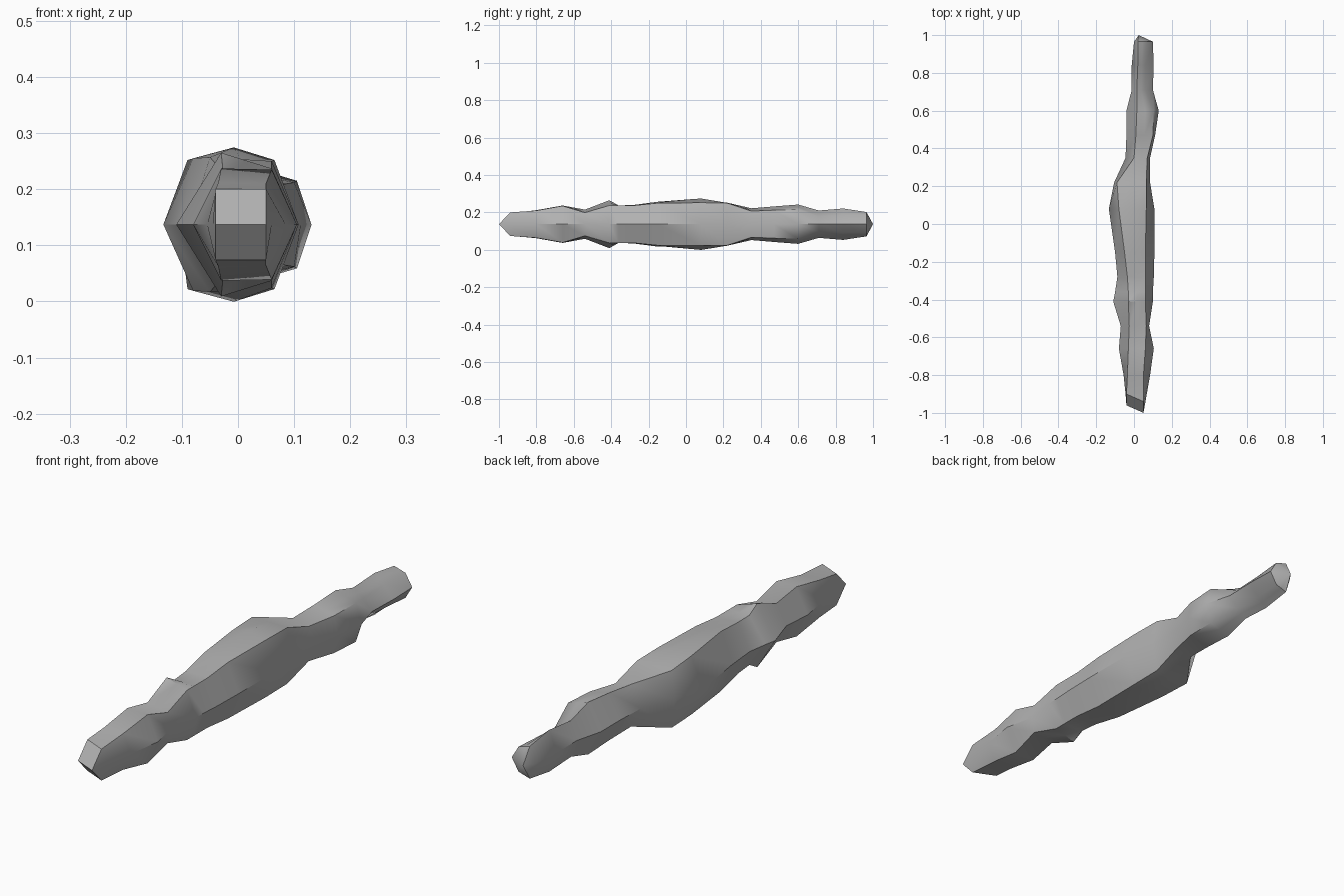
import bpy
import bmesh
import math

cube = bpy.data.objects.get("Cube")
if cube:
    bpy.data.objects.remove(cube, do_unlink=True)

MID_HEIGHT = 0.137

# Cross sections along the length, front to back:
# y, side left, top left, top right, side right, height left, height right, ridge
SECTIONS = [
    (-.98, -.04, -.04, .05, .05, 0, 0, 0),
    (-.92, -.045, -.04, .05, .06, .063, .063, 0),
    (-.8, -.055, -.035, .05, .085, .075, .073, 0),
    (-.66, -.08, -.03, .06, .105, .1, .098, 0),
    (-.54, -.07, -.025, .065, .08, .078, .062, 0),
    (-.41, -.11, -.03, .06, .1, .128, .1, 0),
    (-.36, -.1, -.03, .06, .1, .1, .1, 0),
    (-.28, -.088, -.035, .06, .105, .103, .1, 0),
    (-.15, -.1, -.05, .06, .108, .12, .113, 0),
    (.08, -.133, -.08, .065, .108, .118, .115, .021),
    (.22, -.105, -.09, .065, .085, .115, .113, 0),
    (.35, -.045, 0, .07, .085, .085, .07, 0),
    (.47, -.04, .01, .1, .112, .095, .075, 0),
    (.6, -.04, .015, .105, .131, .105, .078, 0),
    (.71, -.012, .015, .06, .1, .073, .042, 0),
    (.84, -.012, .02, .06, .104, .084, .048, 0),
    (.965, 0, .02, .07, .1, .065, .05, 0),
]


def make_ring(bm, section):
    """Adds one eight-sided section, mirrored above and below the mid height."""
    y, left, top_left, top_right, right, high_left, high_right, ridge = section
    centre = (top_left + top_right) / 2
    peak = (high_left + high_right) / 2 + ridge
    upper = [(left, 0), (top_left, high_left), (centre, peak),
             (top_right, high_right), (right, 0)]
    lower = [(x, -z) for x, z in reversed(upper[1:-1])]
    # The front end is cut at a slant
    slant = -0.44 if y < -0.9 else 0
    return [bm.verts.new((x, y + slant * (x - 0.005), MID_HEIGHT + z))
            for x, z in upper + lower]


# Plain grey surface
grey = bpy.data.materials.new("stone_grey")
grey.use_nodes = True
colour = (0.45, 0.45, 0.45, 1)
grey.diffuse_color = colour
grey.node_tree.nodes["Principled BSDF"].inputs["Base Color"].default_value = colour

# Loft the sections into a knobbly shaft
bm = bmesh.new()
rings = [make_ring(bm, section) for section in SECTIONS]
for ring, following in zip(rings, rings[1:]):
    for i in range(len(ring)):
        j = (i + 1) % len(ring)
        bm.faces.new((ring[i], ring[j], following[j], following[i]))

# Off-centre point closing the back end
tip = bm.verts.new((0.025, 1.0, MID_HEIGHT))
last = rings[-1]
for i in range(len(last)):
    bm.faces.new((last[i], last[(i + 1) % len(last)], tip))

# Merge the front section into a single chisel edge
bmesh.ops.remove_doubles(bm, verts=bm.verts[:], dist=0.0005)
bmesh.ops.recalc_face_normals(bm, faces=bm.faces[:])

mesh = bpy.data.meshes.new("knobbly_shaft")
bm.to_mesh(mesh)
bm.free()
mesh.materials.append(grey)
shaft = bpy.data.objects.new("knobbly_shaft", mesh)
bpy.context.collection.objects.link(shaft)

# Soft shading with the hard ridges kept sharp
bpy.ops.object.select_all(action="DESELECT")
shaft.select_set(True)
bpy.context.view_layer.objects.active = shaft
bpy.ops.object.shade_smooth_by_angle(angle=math.radians(40))
